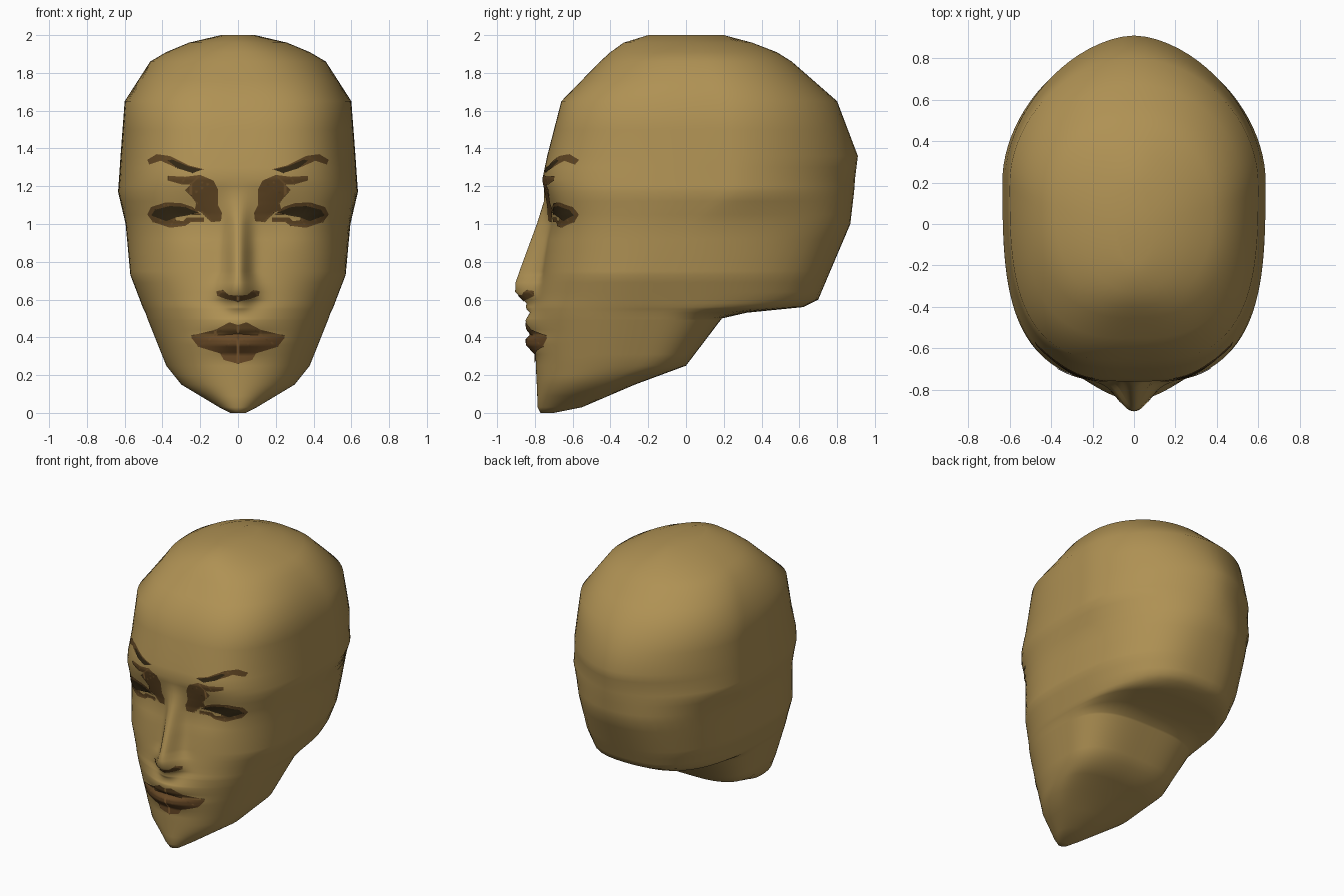
import bpy, bmesh, math
from mathutils import Vector
from mathutils.bvhtree import BVHTree

if "Cube" in bpy.data.objects:
    bpy.data.objects.remove(bpy.data.objects["Cube"])


def material(name, rgb):
    m = bpy.data.materials.new(name)
    m.diffuse_color = (*rgb, 1)
    m.use_nodes = True
    m.node_tree.nodes["Principled BSDF"].inputs["Base Color"].default_value = m.diffuse_color
    return m


SKIN = material("skin tan", (0.43, 0.285, 0.088))
BROWN = material("makeup brown", (0.118, 0.061, 0.017))
LIP = material("lip brown", (0.138, 0.066, 0.019))
DARK = material("lash dark brown", (0.033, 0.021, 0.007))

# Horizontal sections: z, half width, front y, back y, y of widest point, front and back roundness
SECTIONS = [
    (0.00, .04, -.770, -.70, -.73, 2.0, 2.0),
    (0.03, .10, -.785, -.55, -.65, 2.0, 2.0),
    (0.15, .30, -.790, -.27, -.45, 2.1, 2.5),
    (0.25, .38, -.795, 0.00, -.28, 2.2, 3.2),
    (0.50, .48, -.800, .19, -.22, 2.3, 3.2),
    (0.53, .49, -.800, .32, -.22, 2.3, 3.2),
    (0.56, .505, -.80, .62, -.20, 2.3, 2.8),
    (0.60, .52, -.790, .70, -.20, 2.3, 2.7),
    (0.73, .57, -.765, .755, -.18, 2.4, 2.6),
    (1.00, .595, -.72, .87, 0.00, 2.9, 2.2),
    (1.17, .635, -.745, .89, .22, 3.2, 1.8),
    (1.24, .63, -.760, .895, .23, 3.1, 1.75),
    (1.36, .622, -.735, .91, .23, 3.0, 1.75),
    (1.65, .60, -.660, .80, 0.20, 3.1, 1.9),
    (1.86, .465, -.455, .56, .10, 2.5, 2.1),
    (1.91, .38, -.400, .48, 0.08, 2.3, 2.1),
    (1.96, .26, -.330, .35, 0.04, 2.1, 2.1),
    (2.00, .09, -.200, .20, 0.00, 2.0, 2.0),
]
# Height and forward amount of the nose and lips on the centre line
NOSE = [(.55, .03), (.58, .05), (.60, .075), (.64, .122), (.69, .13), (.75, .12),
        (.85, .1), (1.0, .07), (1.12, .015), (1.2, 0)]
LIPS = [(.31, 0), (.36, .045), (.39, .045), (.415, .02), (.44, .04), (.49, .05), (.55, .015), (.58, 0)]


def interp(table, z):
    for a, b in zip(table, table[1:]):
        if a[0] <= z <= b[0]:
            t = (z - a[0]) / (b[0] - a[0])
            return [p + (q - p) * t for p, q in zip(a[1:], b[1:])]
    return [0] * (len(table[0]) - 1)


def relief(x, z):
    """Forward displacement of the face: nose, lips and eye sockets."""
    flare = math.exp(-((z - .64) / .06) ** 2)
    width = .06 + .035 * flare
    nose = interp(NOSE, z)[0] * math.exp(-abs(x / width) ** 2.2)
    lips = interp(LIPS, z)[0] * math.exp(-(x / .17) ** 2)
    socket = .02 * math.exp(-((abs(x) - .24) / .13) ** 2 - ((z - 1.04) / .09) ** 2)
    return nose + lips - socket


# Head: lofted sections, with points packed closer around the face
N = 120
levels = {row[0] for row in SECTIONS + NOSE + LIPS} | {.09, .2, .92, 1.05, 1.3, 1.5, 1.76}
bm = bmesh.new()
rings = []
for z in sorted(levels):
    w, yf, yb, ym, nf, nb = interp(SECTIONS, z)
    ring = []
    for i in range(N):
        s = 2 * math.pi * i / N
        a = s - .65 * math.sin(s)
        sx, cy = math.sin(a), math.cos(a)
        length, n = (ym - yf, nf) if cy > 0 else (yb - ym, nb)
        r = ((abs(sx) / w) ** n + (abs(cy) / length) ** n) ** (-1 / n)
        x, y = r * sx, ym - r * cy
        if cy > 0:
            y -= relief(x, z)
        ring.append(bm.verts.new((x, y, z)))
    rings.append(ring)
for low, high in zip(rings, rings[1:]):
    for i in range(N):
        j = (i + 1) % N
        bm.faces.new((low[i], low[j], high[j], high[i]))
bm.faces.new(rings[0][::-1])
bm.faces.new(rings[-1])
bmesh.ops.recalc_face_normals(bm, faces=bm.faces)
surface = BVHTree.FromBMesh(bm)


def finish(name, bm, mat):
    mesh = bpy.data.meshes.new(name)
    bm.to_mesh(mesh)
    bm.free()
    mesh.materials.append(mat)
    mesh.shade_smooth()
    ob = bpy.data.objects.new(name, mesh)
    bpy.context.collection.objects.link(ob)


finish("head", bm, SKIN)


def paint(name, outline, mat, lift=.004):
    """Thin mirrored patch: an (x, z) outline in hundredths, draped over the face."""
    bm = bmesh.new()
    for side in (1, -1):
        bm.faces.new([bm.verts.new((side * x / 100, 0, z / 100)) for x, z in outline])
    bmesh.ops.remove_doubles(bm, verts=bm.verts, dist=.0005)
    bmesh.ops.triangulate(bm, faces=bm.faces)
    for axis, lo, hi in (((1, 0, 0), -50, 50), ((0, 0, 1), 20, 140)):
        for k in range(lo, hi):
            bmesh.ops.bisect_plane(bm, geom=bm.verts[:] + bm.edges[:] + bm.faces[:],
                                   plane_co=Vector(axis) * k / 100, plane_no=axis)
    for v in bm.verts:
        start = Vector((v.co.x + .0003, -2, v.co.z + .0002))
        hit = surface.ray_cast(start, Vector((0, 1, 0)))[0]
        if hit:
            v.co.y = hit.y - lift
    bm.normal_update()
    bmesh.ops.reverse_faces(bm, faces=[f for f in bm.faces if f.normal.y > 0])
    finish(name, bm, mat)


# Painted face details
paint("eyebrows", [(18, 129), (26, 131), (36, 136), (43, 137), (48, 134), (47, 131.5),
                   (41, 133.5), (33, 130), (24, 127.5)], BROWN)
paint("eyebrow_cores", [(19, 128.8), (27, 130.8), (35, 134.2), (37, 133.5), (32, 129.5), (24, 127)], DARK, .007)
paint("eye_shadows", [(10.5, 110), (10.5, 118), (13, 123), (20, 126), (28, 125), (37, 125.5), (37, 123),
                      (30, 121), (25, 121), (28, 118), (25, 115), (22, 111), (23, 107.5), (19, 106),
                      (14, 101), (9, 101.5), (8.5, 106)], BROWN, .005)
paint("eye_outlines", [(19.5, 105), (24, 109), (30, 111), (38, 111.5), (46, 109), (48, 105),
                       (45, 101), (36, 98), (28, 99), (25, 101), (18, 101), (18, 103.5), (27, 103.5),
                       (29, 101.5), (33, 102), (33, 104), (28, 105)], BROWN)
paint("eyes", [(21, 106), (28, 109), (36, 109.5), (44, 107.5), (46, 104.5), (38, 101.5),
               (33, 103.5), (27, 104.5)], DARK, .007)
paint("nostrils", [(0, 62), (5, 62.5), (8, 65), (11.5, 64.5), (11, 62), (6.5, 60.3), (0, 58.8)], BROWN)
paint("upper_lip", [(0, 46.5), (4.5, 48), (12, 44), (24.5, 41), (24.5, 39.5), (12, 41), (0, 41.8)], BROWN, .006)
paint("lower_lip", [(0, 41.8), (12, 41), (24.5, 39.5), (21, 35), (9.5, 31.5), (7.5, 28),
                    (0, 26)], LIP, .006)
